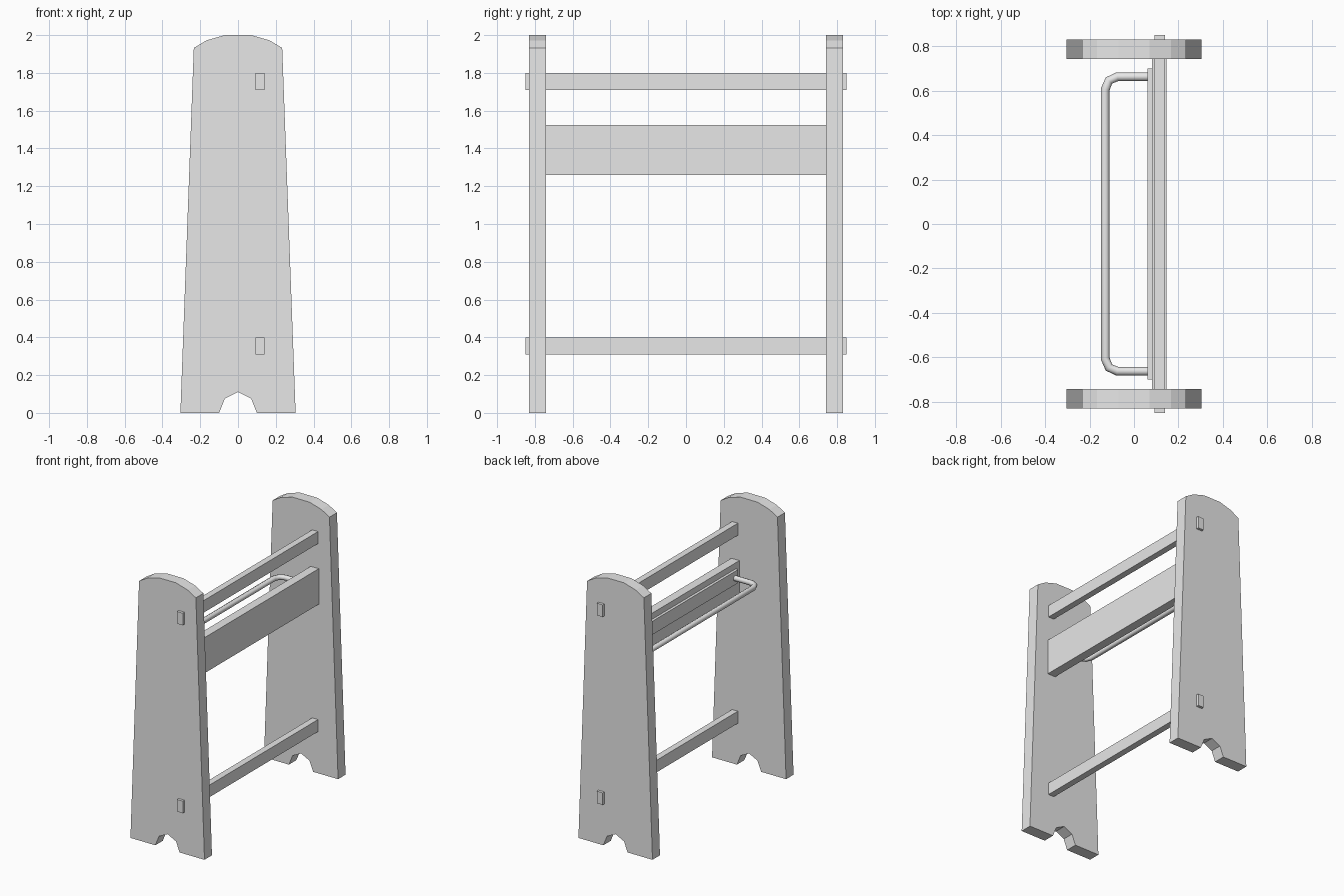
import bpy
import bmesh

cube = bpy.data.objects.get("Cube")
if cube:
    bpy.data.objects.remove(cube, do_unlink=True)

grey = bpy.data.materials.new("plain_grey")
grey.use_nodes = True
grey.diffuse_color = (0.8, 0.8, 0.8, 1)
grey.node_tree.nodes["Principled BSDF"].inputs["Base Color"].default_value = (0.8, 0.8, 0.8, 1)


def add_object(name, data):
    obj = bpy.data.objects.new(name, data)
    bpy.context.collection.objects.link(obj)
    data.materials.append(grey)
    return obj


def box(name, x, y, z):
    """Box from (min, max) ranges along each axis."""
    bm = bmesh.new()
    bmesh.ops.create_cube(bm, size=1)
    for v in bm.verts:
        v.co = [r[0] if c < 0 else r[1] for c, r in zip(v.co, (x, y, z))]
    mesh = bpy.data.meshes.new(name)
    bm.to_mesh(mesh)
    bm.free()
    return add_object(name, mesh)


def side_panel(name, y_min, y_max):
    """Tapered upright with an arched top and a notched foot."""
    half = [(0.07, 0.075), (0.1, 0), (0.305, 0),
            (0.234, 1.932), (0.167, 1.972), (0.07, 2)]
    outline = [(0, 0.11)] + half + [(-x, z) for x, z in reversed(half)]
    bm = bmesh.new()
    face = bm.faces.new([bm.verts.new((x, y_min, z)) for x, z in outline])
    solid = bmesh.ops.extrude_face_region(bm, geom=[face])
    moved = [g for g in solid["geom"] if isinstance(g, bmesh.types.BMVert)]
    bmesh.ops.translate(bm, verts=moved, vec=(0, y_max - y_min, 0))
    bmesh.ops.recalc_face_normals(bm, faces=bm.faces)
    mesh = bpy.data.meshes.new(name)
    bm.to_mesh(mesh)
    bm.free()
    return add_object(name, mesh)


# Uprights
side_panel("front_panel", -0.83, -0.742)
side_panel("back_panel", 0.742, 0.83)

# Cross rails whose tenons pass through the uprights
for name, z in (("lower_rail", 0.31), ("upper_rail", 1.71)):
    box(name, (0.092, 0.14), (-0.85, 0.85), (z, z + 0.09))

# Wide board and the mounting strip behind it
box("cross_board", (0.08, 0.146), (-0.745, 0.745), (1.26, 1.525))
box("mounting_strip", (0.06, 0.082), (-0.7, 0.7), (1.38, 1.48))

# Bent hanging rod
end = [(0.07, 0.663), (-0.075, 0.663), (-0.113, 0.646), (-0.13, 0.605)]
path = end + [(x, -y) for x, y in reversed(end)]
curve = bpy.data.curves.new("hanging_rod", "CURVE")
curve.dimensions = "3D"
curve.bevel_depth = 0.02
curve.bevel_resolution = 2
curve.use_fill_caps = True
spline = curve.splines.new("POLY")
spline.points.add(len(path) - 1)
for point, (x, y) in zip(spline.points, path):
    point.co = (x, y, 1.43, 1)
spline.use_smooth = True
add_object("hanging_rod", curve)
